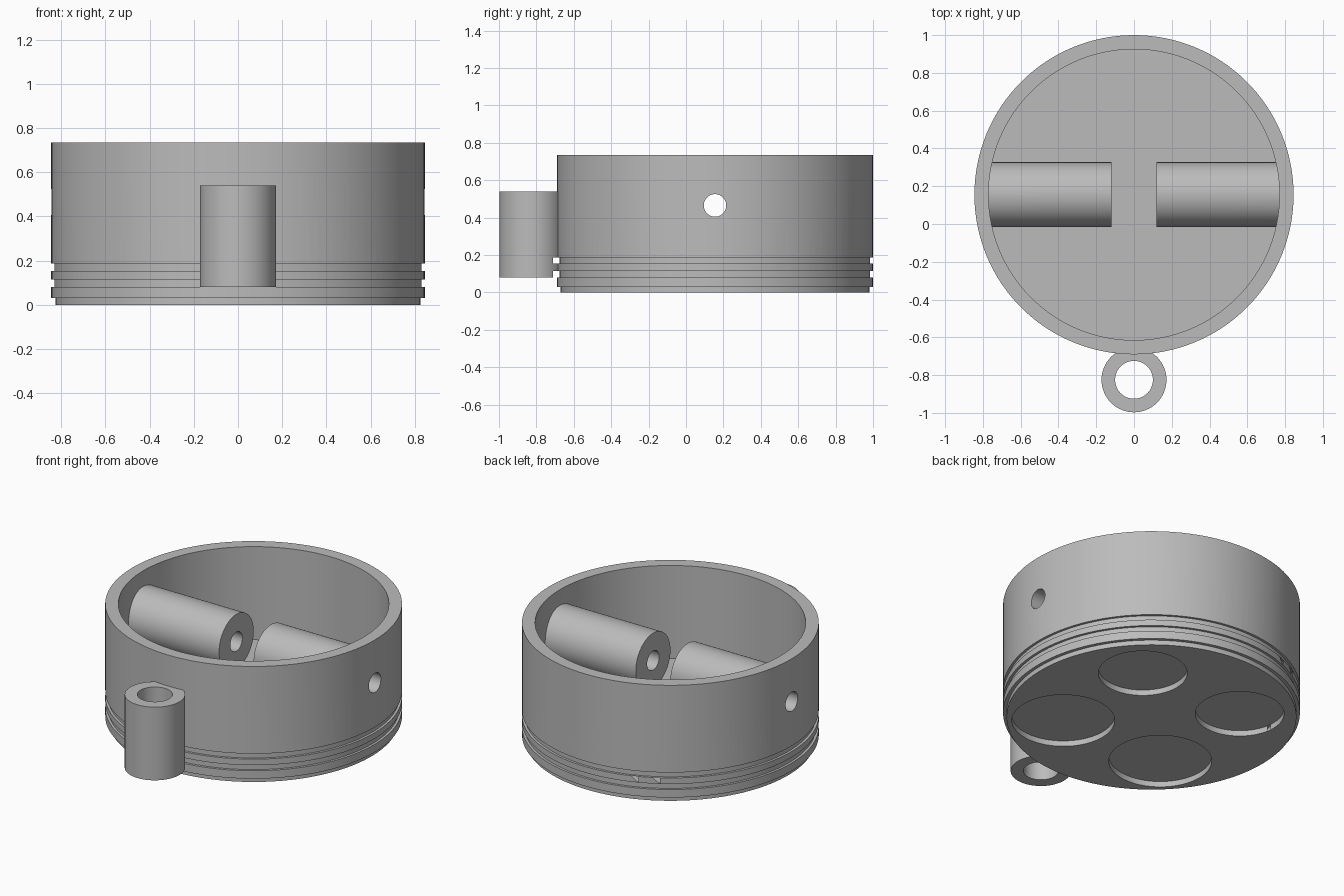
import bpy, bmesh, math
from mathutils import Matrix, Vector

if "Cube" in bpy.data.objects:
    bpy.data.objects.remove(bpy.data.objects["Cube"])

metal = bpy.data.materials.new("grey metal")
metal.use_nodes = True
GREY = (0.5, 0.5, 0.5, 1)
metal.diffuse_color = GREY
metal.node_tree.nodes["Principled BSDF"].inputs["Base Color"].default_value = GREY

CY = 0.155        # barrel axis
PIN_Z = 0.465     # wrist pin height
TUBE_Y = -0.825   # side tube axis
SEG = 128


def finish(name, bm):
    bmesh.ops.recalc_face_normals(bm, faces=bm.faces)
    mesh = bpy.data.meshes.new(name)
    bm.to_mesh(mesh)
    bm.free()
    mesh.materials.append(metal)
    obj = bpy.data.objects.new(name, mesh)
    bpy.context.collection.objects.link(obj)
    return obj


def cylinder(name, radius, start, end, seg=64):
    a, b = Vector(start), Vector(end)
    turn = (b - a).to_track_quat('Z', 'Y').to_matrix().to_4x4()
    bm = bmesh.new()
    bmesh.ops.create_cone(bm, cap_ends=True, segments=seg, radius1=radius, radius2=radius,
                          depth=(b - a).length, matrix=Matrix.Translation((a + b) / 2) @ turn)
    return finish(name, bm)


def lathe(name, profile, closed=False):
    """Spin a radius/height profile around the barrel axis."""
    bm = bmesh.new()
    verts = [bm.verts.new((r, CY, z)) for r, z in profile]
    edges = [bm.edges.new(pair) for pair in zip(verts, verts[1:])]
    if closed:
        edges.append(bm.edges.new((verts[-1], verts[0])))
    bmesh.ops.spin(bm, geom=verts + edges, cent=(0, CY, 0), axis=(0, 0, 1),
                   angle=math.tau, steps=SEG)
    bmesh.ops.remove_doubles(bm, verts=bm.verts, dist=1e-4)
    return finish(name, bm)


def combine(target, other, operation):
    mod = target.modifiers.new(other.name, 'BOOLEAN')
    mod.operation = operation
    mod.solver = 'EXACT'
    mod.object = other
    bpy.context.view_layer.objects.active = target
    bpy.ops.object.modifier_apply(modifier=mod.name)
    bpy.data.objects.remove(other)


# Cup-shaped barrel with a stepped crown below
piston = lathe("piston_body", [(0, 0), (0.825, 0), (0.825, 0.03), (0.845, 0.03),
                               (0.845, 0.735), (0.77, 0.735), (0.77, 0.15), (0, 0.15)])

# Side tube and the two pin bosses
combine(piston, cylinder("side_tube", 0.172, (0, TUBE_Y, 0.08), (0, TUBE_Y, 0.54)), 'UNION')
for side in (-1, 1):
    boss = cylinder("pin_boss", 0.172, (side * 0.12, CY, PIN_Z), (side * 0.8, CY, PIN_Z))
    combine(piston, boss, 'UNION')

# Ring grooves
for low, high in ((0.08, 0.115), (0.153, 0.187)):
    ring = lathe("ring_groove", [(0.83, low), (0.875, low), (0.875, high), (0.83, high)], True)
    combine(piston, ring, 'DIFFERENCE')

# Pin hole and tube bore
combine(piston, cylinder("pin_hole", 0.06, (-1, CY, PIN_Z), (1, CY, PIN_Z)), 'DIFFERENCE')
combine(piston, cylinder("tube_bore", 0.1, (0, TUBE_Y, -0.1), (0, TUBE_Y, 0.8)), 'DIFFERENCE')

# Valve pockets: the front pair is larger
for x in (-0.36, 0.36):
    for y, radius in ((-0.352, 0.293), (0.352, 0.253)):
        pocket = cylinder("valve_pocket", radius, (x, CY + y, -0.1), (x, CY + y, 0.035))
        combine(piston, pocket, 'DIFFERENCE')

bpy.ops.object.select_all(action='DESELECT')
piston.select_set(True)
bpy.context.view_layer.objects.active = piston
bpy.ops.object.shade_smooth_by_angle(angle=math.radians(30))
